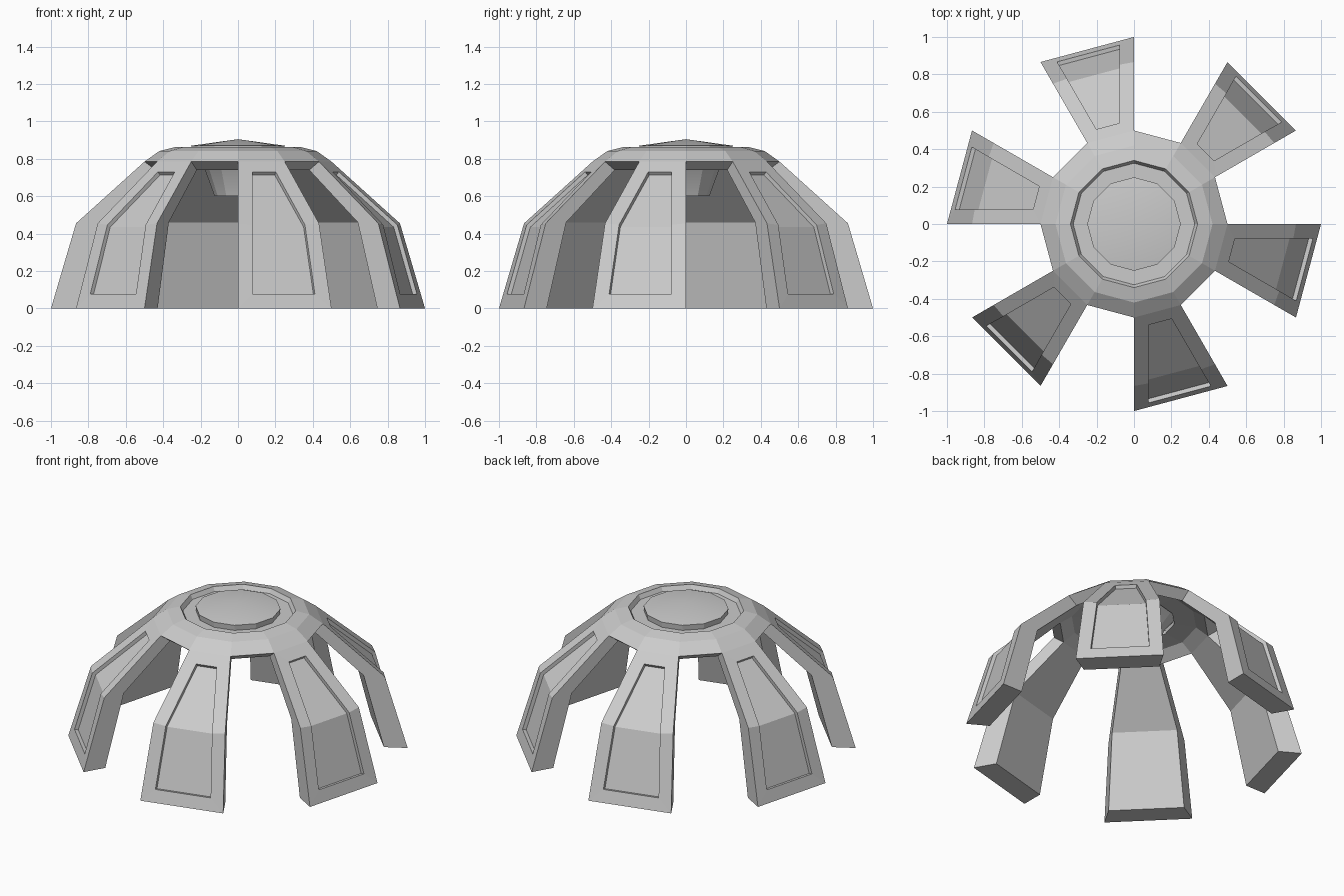
import bpy, bmesh, math

if "Cube" in bpy.data.objects:
    bpy.data.objects.remove(bpy.data.objects["Cube"])

SIDES = 12
OUTER = [(1.0, 0.0), (0.866, 0.455), (0.5, 0.785)]    # leg outside, radius and height
INNER = [(0.86, 0.0), (0.74, 0.46), (0.44, 0.74)]     # leg inside


def finish(name, bm):
    mesh = bpy.data.meshes.new(name)
    bm.to_mesh(mesh)
    bm.free()
    obj = bpy.data.objects.new(name, mesh)
    bpy.context.collection.objects.link(obj)
    return obj


def polar(r, z, degrees):
    a = math.radians(degrees)
    return (r * math.cos(a), r * math.sin(a), z)


def lathe(name, profile, closed=False):
    """Revolve a profile into a 12-sided part; radius 0 makes a pole."""
    bm = bmesh.new()
    rings = []
    for r, z in profile:
        if r == 0:
            rings.append([bm.verts.new((0, 0, z))] * SIDES)
        else:
            rings.append([bm.verts.new(polar(r, z, i * 360 / SIDES)) for i in range(SIDES)])
    pairs = list(zip(rings, rings[1:]))
    if closed:
        pairs.append((rings[-1], rings[0]))
    for low, high in pairs:
        for i in range(SIDES):
            j = (i + 1) % SIDES
            corners = list(dict.fromkeys([low[i], low[j], high[j], high[i]]))
            bm.faces.new(corners)
    bmesh.ops.recalc_face_normals(bm, faces=bm.faces)
    return finish(name, bm)


def leg(name, start):
    """Bent slab filling one 30 degree sector, with a recessed outer panel."""
    bm = bmesh.new()

    def column(profile, angle):
        return [bm.verts.new(polar(r, z, angle)) for r, z in profile]

    oa, ob = column(OUTER, start), column(OUTER, start + 30)
    ia, ib = column(INNER, start), column(INNER, start + 30)
    panel = []
    for k in range(2):
        panel.append(bm.faces.new((oa[k], ob[k], ob[k + 1], oa[k + 1])))
        bm.faces.new((ib[k], ia[k], ia[k + 1], ib[k + 1]))
        bm.faces.new((ia[k], oa[k], oa[k + 1], ia[k + 1]))
        bm.faces.new((ob[k], ib[k], ib[k + 1], ob[k + 1]))
    bm.faces.new((oa[0], ia[0], ib[0], ob[0]))
    bm.normal_update()
    # Margin around the panel, then the recess
    bmesh.ops.inset_region(bm, faces=panel, thickness=0.08, use_boundary=True, use_even_offset=True)
    bm.normal_update()
    bmesh.ops.inset_region(bm, faces=panel, thickness=0.002, depth=-0.022,
                           use_boundary=True, use_even_offset=True)
    return finish(name, bm)


# Six legs, every other sector
for n in range(6):
    leg(f"leg_{n + 1}", -30 + n * 60)

# Roof ring with the groove around the central disc
lathe("roof_ring", [(0.5, 0.785), (0.42, 0.842), (0.34, 0.862), (0.325, 0.835),
                    (0.24, 0.835), (0.24, 0.80), (0.37, 0.79), (0.44, 0.74)], closed=True)

# Central disc on top, tapering to a plug that hangs inside
disc = lathe("centre_plug", [(0, 0.905), (0.25, 0.87), (0.245, 0.83),
                             (0.18, 0.75), (0.125, 0.6), (0, 0.6)])
bpy.context.view_layer.objects.active = disc
disc.select_set(True)
bpy.ops.object.shade_smooth_by_angle(angle=math.radians(20))
